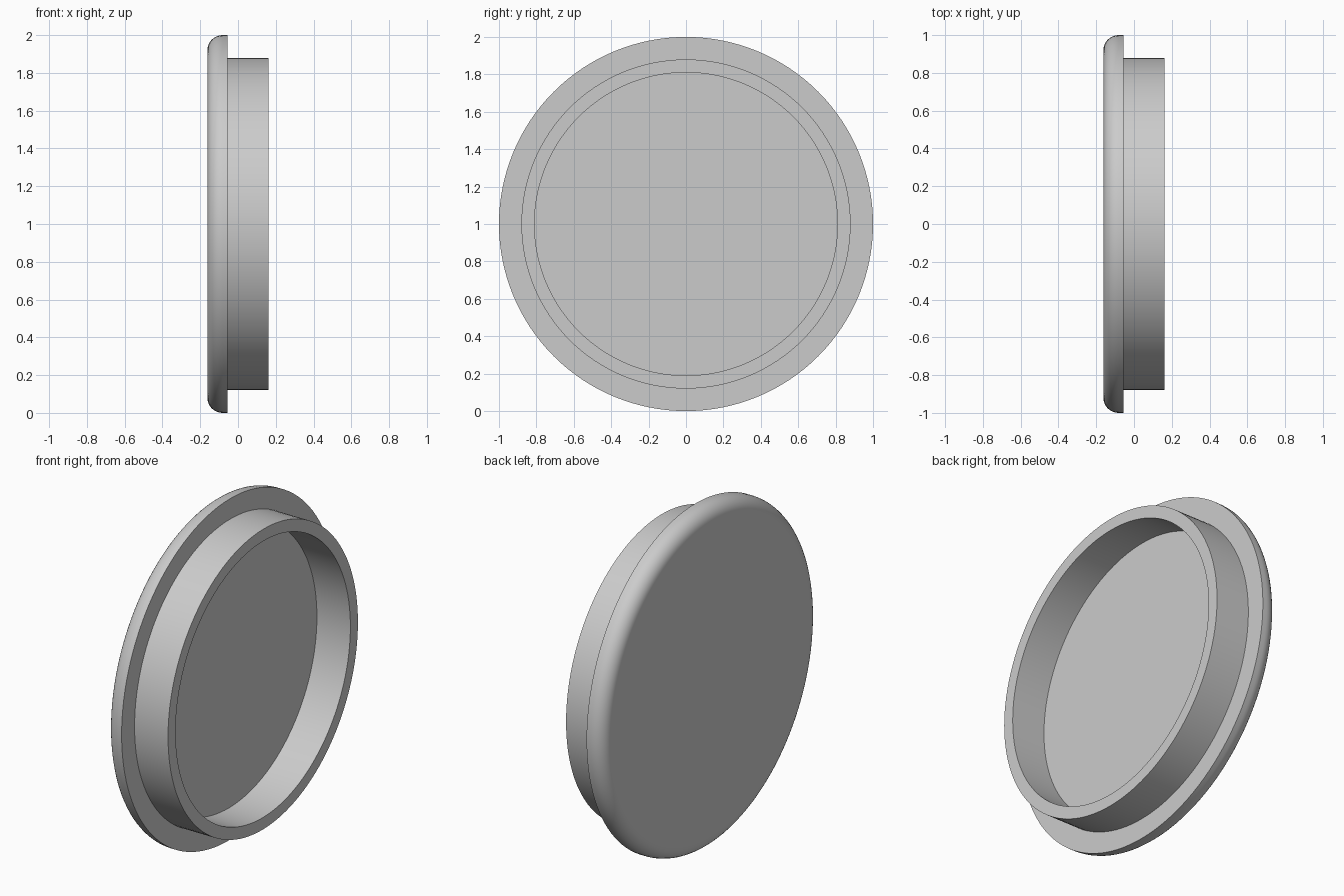
import bpy
import bmesh
import math
from mathutils import Matrix, Vector

SEGMENTS = 128
HALF = 0.162         # half of the total thickness
STEP = -0.055        # inner face of the flange and floor of the recess
FILLET = 0.08

cube = bpy.data.objects.get("Cube")
if cube:
    bpy.data.objects.remove(cube, do_unlink=True)

grey = bpy.data.materials.new("plain grey")
grey.use_nodes = True
colour = (0.6, 0.6, 0.6, 1)
grey.diffuse_color = colour
grey.node_tree.nodes["Principled BSDF"].inputs["Base Color"].default_value = colour

# Half profile as (x, radius): rounded outer face, flange, ring wall, recess
profile = []
for i in range(9):
    a = math.pi / 2 * i / 8
    profile.append((-HALF + FILLET * (1 - math.cos(a)),
                    1 - FILLET + FILLET * math.sin(a)))
profile += [(STEP, 1), (STEP, 0.88), (HALF, 0.88), (HALF, 0.81), (STEP, 0.81)]

# Turn the profile around the x axis
bm = bmesh.new()
rings = []
for x, r in profile:
    ring = []
    for i in range(SEGMENTS):
        spin = Matrix.Rotation(math.tau * i / SEGMENTS, 3, 'X')
        ring.append(bm.verts.new(spin @ Vector((x, 0, r)) + Vector((0, 0, 1))))
    rings.append(ring)
for a, b in zip(rings, rings[1:]):
    for i in range(SEGMENTS):
        j = (i + 1) % SEGMENTS
        bm.faces.new((a[i], a[j], b[j], b[i]))

# Flat outer face and recess floor
bm.faces.new(rings[0])
bm.faces.new(rings[-1])
bmesh.ops.recalc_face_normals(bm, faces=bm.faces)

mesh = bpy.data.meshes.new("round_cap")
bm.to_mesh(mesh)
bm.free()
mesh.materials.append(grey)
cap = bpy.data.objects.new("round_cap", mesh)
bpy.context.collection.objects.link(cap)

# Smooth walls and rounding, sharp steps
bpy.ops.object.select_all(action='DESELECT')
cap.select_set(True)
bpy.context.view_layer.objects.active = cap
bpy.ops.object.shade_smooth_by_angle(angle=math.radians(30))
